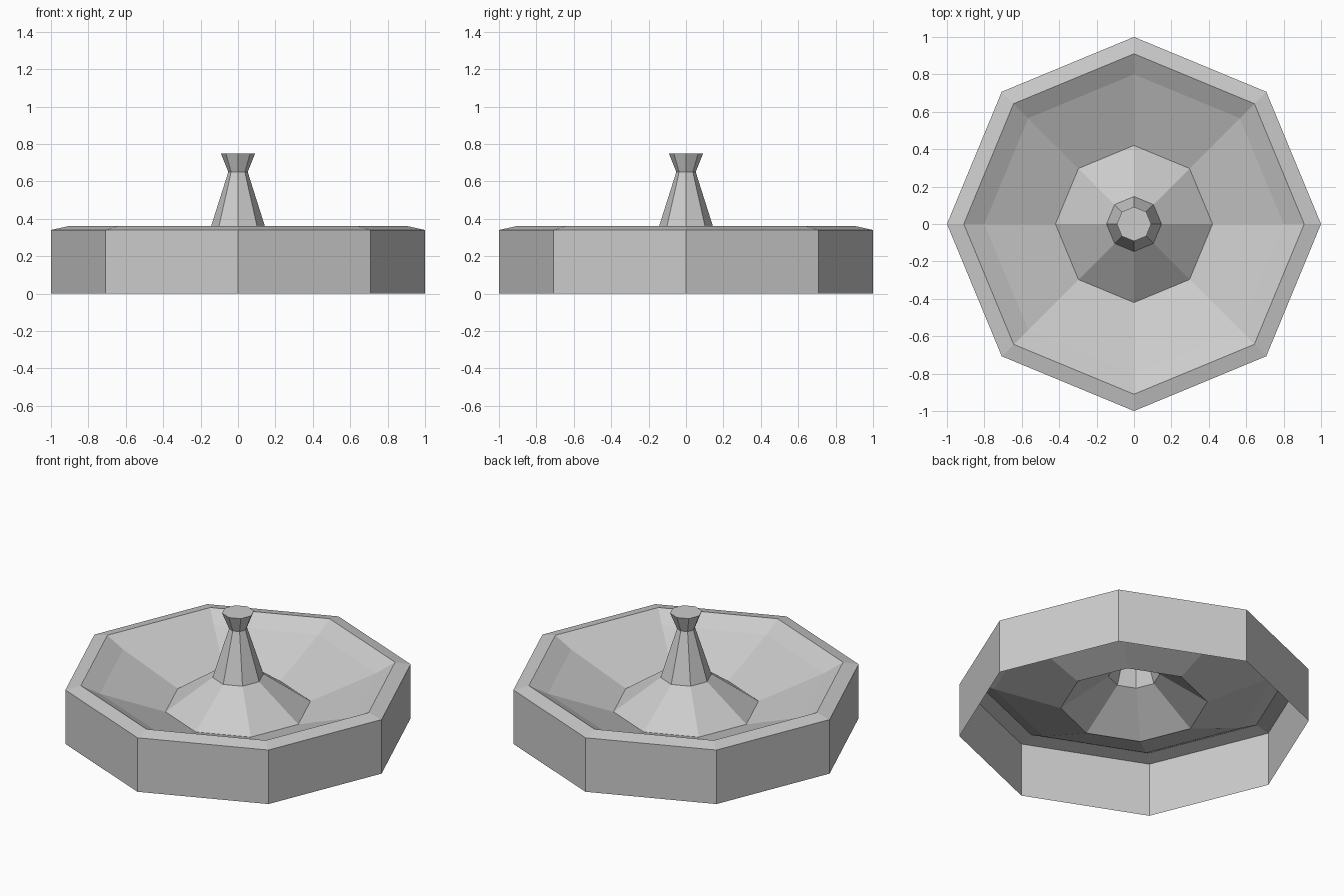
import bpy, bmesh, math

cube = bpy.data.objects.get("Cube")
if cube:
    bpy.data.objects.remove(cube, do_unlink=True)

SIDES = 8

stone = bpy.data.materials.new("grey_stone")
stone.use_nodes = True
grey = (0.6, 0.6, 0.6, 1)
stone.diffuse_color = grey
stone.node_tree.nodes["Principled BSDF"].inputs["Base Color"].default_value = grey


def lathe(name, profile, cap=False):
    """Flat-faced octagonal shell through (radius, height) points."""
    bm = bmesh.new()
    rings = []
    for r, z in profile:
        angles = [math.tau * i / SIDES for i in range(SIDES)]
        rings.append([bm.verts.new((r * math.cos(a), r * math.sin(a), z)) for a in angles])
    for low, high in zip(rings, rings[1:]):
        for i in range(SIDES):
            j = (i + 1) % SIDES
            bm.faces.new((low[i], low[j], high[j], high[i]))
    if cap:
        bm.faces.new(rings[-1])
    mesh = bpy.data.meshes.new(name)
    bm.to_mesh(mesh)
    bm.free()
    mesh.materials.append(stone)
    obj = bpy.data.objects.new(name, mesh)
    bpy.context.collection.objects.link(obj)
    return obj


# Open-bottomed outer wall with its bevelled rim
lathe("outer_wall", [(1, 0), (1, 0.34), (0.91, 0.36)])
# Sloping bowl inside the rim
lathe("bowl", [(0.91, 0.36), (0.80, 0.30), (0.42, 0.155)])
# Raised cone in the middle of the bowl
lathe("centre_cone", [(0.42, 0.155), (0.147, 0.35)])
# Hollow tapering stem with a flared, closed top
lathe("spout", [(0.147, 0.35), (0.052, 0.65), (0.092, 0.75)], cap=True)
